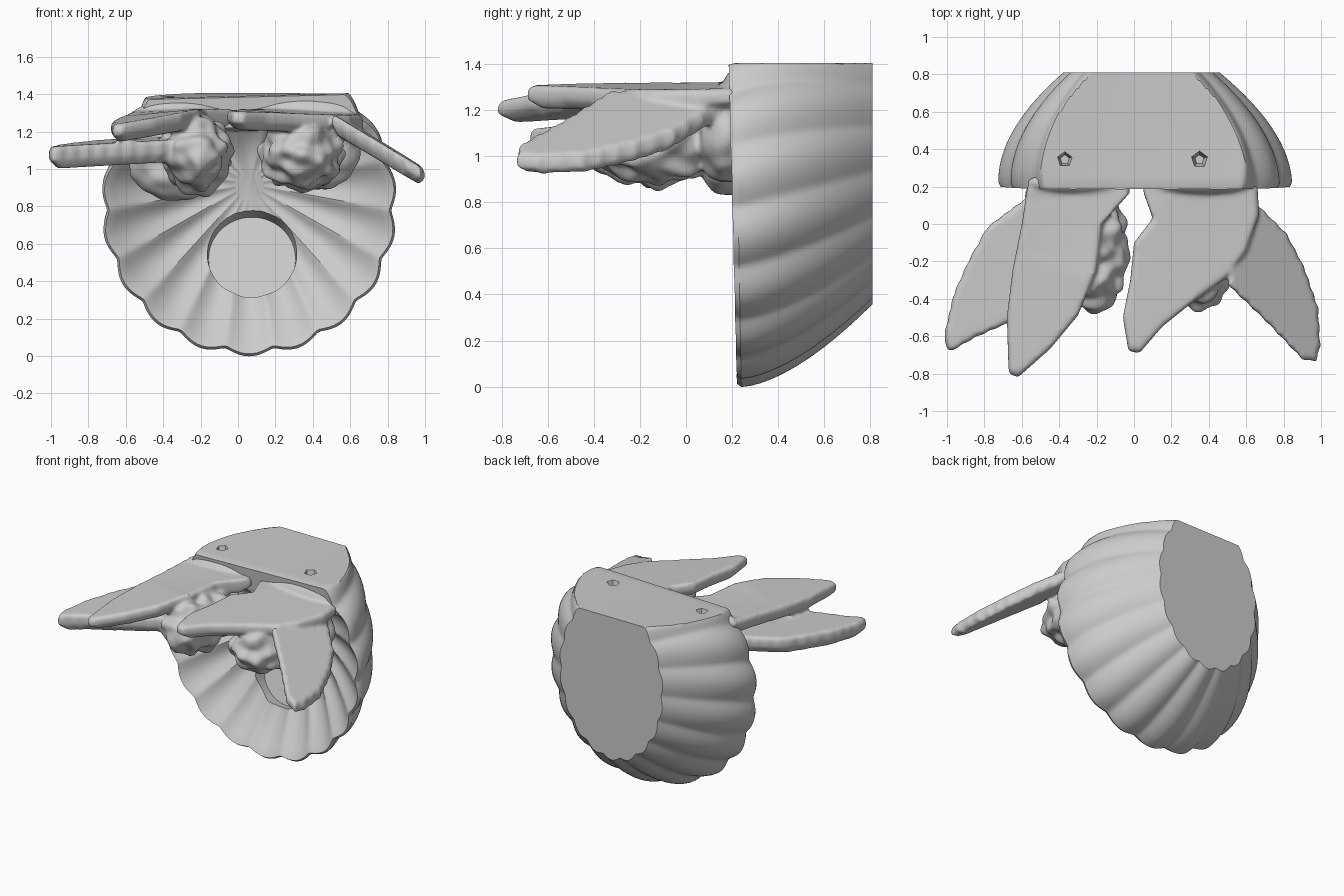
import bpy, bmesh
from math import sin, cos, pi, sqrt
from mathutils import Vector, Matrix, noise

if "Cube" in bpy.data.objects:
    bpy.data.objects.remove(bpy.data.objects["Cube"])

LOBES, SEG = 18, 252


def new_object(name, bm):
    bmesh.ops.recalc_face_normals(bm, faces=bm.faces)
    me = bpy.data.meshes.new(name)
    bm.to_mesh(me)
    bm.free()
    ob = bpy.data.objects.new(name, me)
    bpy.context.collection.objects.link(ob)
    return ob


# ---------- fluted shell bowl, flat on top and cut flat at the back ----------
def lobe(a):
    return sqrt(sin(a * LOBES / 2 + 0.25 * cos(a)) ** 2 + 0.015)


def outline(a, t):
    """Cross-section point at angle a; t runs from front rim (0) to back cut (1)."""
    rx = 0.79 - 0.37 * t ** 1.9
    zc = 0.8 + 0.15 * t
    rz = zc - 0.36 * t ** 1.6
    f = 0.957 + 0.045 * lobe(a)
    x = 0.06 - 0.02 * t + rx * f * cos(a)
    z = zc + rz * f * sin(a)
    top = 1.39 + 0.015 * t + 0.025 * x * (1 - t)
    return x, min(z, top)


def shell_rings():
    angles = [2 * pi * i / SEG for i in range(SEG)]
    rings = []
    for j in range(15):                                   # outside, back to front
        t = 1 - j / 14
        ring = []
        for a in angles:
            x, z = outline(a, t)
            front = 0.24 - 0.025 * z / 1.4
            ring.append((x, front + (0.81 - front) * t, z))
        rings.append(ring)
    for k in (0.985, 0.95, 0.92, 0.86, 0.78, 0.7, 0.6, 0.5, 0.4, 0.3, 0.2, 0.1):
        ring = []
        for a in angles:                                  # rim and inside
            x, z = outline(a, 0)
            front = 0.235 - 0.035 * z / 1.4
            cz = 0.8 + 0.12 * (1 - k)
            d = 0 if k > 0.94 else 0.32 * (0.95 ** 2 - k * k)
            d += 0.1 * k * (1 - k) * lobe(a) * min(1, 2 * k)
            if k > 0.98:
                front -= 0.015
            z = cz + (z - 0.8) * k
            if k < 0.97:                                  # thick top slab
                z = min(z, 1.2 + 0.02 * k)
            ring.append((0.06 + (x - 0.06) * k, front + d, z))
        rings.append(ring)
    return rings


bm = bmesh.new()
loops = [[bm.verts.new(p) for p in ring] for ring in shell_rings()]
for r0, r1 in zip(loops, loops[1:]):
    for i in range(SEG):
        n = (i + 1) % SEG
        bm.faces.new((r0[i], r0[n], r1[n], r1[i]))
bm.faces.new(loops[0])
bm.faces.new(loops[-1])
shell = new_object("shell_bowl", bm)


def cut(target, name, matrix, r1, r2, depth, sides):
    b = bmesh.new()
    bmesh.ops.create_cone(b, cap_ends=True, segments=sides, radius1=r1,
                          radius2=r2, depth=depth, matrix=matrix)
    cutter = new_object(name, b)
    cutter.hide_render = True
    cutter.hide_viewport = True
    mod = target.modifiers.new(name, 'BOOLEAN')
    mod.operation = 'DIFFERENCE'
    mod.solver = 'EXACT'
    mod.object = cutter


# shallow round recess that follows the slope of the bowl
tilt = Matrix.Rotation(pi / 2 - 0.3, 4, 'X')
cut(shell, "recess_cutter",
    Matrix.Translation((0.075, 0.535, 0.52)) @ tilt @ Matrix.Translation((0, 0, 0.1)),
    0.232, 0.25, 0.2, 64)
# two small mounting holes in the top
for side, hx in (("left", -0.37), ("right", 0.35)):
    cut(shell, side + "_hole_cutter", Matrix.Translation((hx, 0.345, 1.4)),
        0.025, 0.065, 0.14, 5)


# ---------- birds: lumpy body, base against the shell, two spread wings ----------
def add_blob(bm, centre, radii, rough):
    res = bmesh.ops.create_icosphere(bm, subdivisions=5, radius=1)
    for v in res["verts"]:
        n = v.co.copy()
        p = Vector(c + r * q for c, r, q in zip(centre, radii, n))
        v.co = p + n * rough * noise.noise(p * 12)


def add_wing(bm, pts, tip, slope, thick, scallop):
    """Blade with a feathered edge and a narrower underside, on a sloping plane."""
    edge = []
    for i, p in enumerate(pts):
        a, b = Vector(p), Vector(pts[(i + 1) % len(pts)])
        d = b - a
        normal = Vector((-d.y, d.x)).normalized()
        steps = max(2, int(d.length / 0.02))
        bumps = max(1, round(d.length / 0.09))
        for s in range(steps):
            u = s / steps
            edge.append(a + d * u + normal * scallop * abs(sin(pi * bumps * u)))
    mid = sum(edge, Vector((0, 0))) / len(edge)
    layers = []
    for dz, grow in ((0, 0.96), (-0.2, 1), (-0.6, 1), (-1, 0.88)):
        ring = []
        for e in edge:
            q = mid + (e - mid) * grow
            z = tip[2] + slope[0] * (q.x - tip[0]) + slope[1] * (q.y - tip[1])
            ring.append(bm.verts.new((q.x, q.y, min(z, 1.32) + dz * thick)))
        layers.append(ring)
    caps = [bm.faces.new(layers[0]), bm.faces.new(layers[-1])]
    n = len(edge)
    for r0, r1 in zip(layers, layers[1:]):
        for i in range(n):
            bm.faces.new((r0[i], r0[(i + 1) % n], r1[(i + 1) % n], r1[i]))
    bmesh.ops.triangulate(bm, faces=caps)


def bird(name, body, base, fillet, inner, outer):
    bm = bmesh.new()
    add_blob(bm, *body, 0.05)
    add_blob(bm, *base, 0.02)
    add_blob(bm, *fillet, 0)
    add_wing(bm, *inner)
    add_wing(bm, *outer)
    ob = new_object(name, bm)
    rm = ob.modifiers.new("merge", 'REMESH')
    rm.mode = 'VOXEL'
    rm.voxel_size = 0.012
    rm.use_smooth_shade = True
    sm = ob.modifiers.new("soften", 'SMOOTH')
    sm.factor = 0.5
    sm.iterations = 7


bird("left_bird",
     ((-0.22, -0.14, 1.08), (0.18, 0.33, 0.2)),
     ((-0.33, 0.17, 1.04), (0.25, 0.13, 0.21)),
     ((-0.32, 0.22, 1.29), (0.25, 0.06, 0.075)),
     ([(-0.45, 0.27), (-0.57, 0.2), (-0.6, 0), (-0.65, -0.25), (-0.68, -0.5),
       (-0.67, -0.8), (-0.62, -0.82), (-0.45, -0.67), (-0.3, -0.49), (-0.2, -0.25),
       (-0.17, 0), (-0.02, 0.17), (-0.05, 0.27)],
      (-0.65, -0.8, 1.24), (0.12, 0.06), 0.1, 0.0),
     ([(-0.55, 0.15), (-0.66, 0.07), (-0.78, -0.02), (-0.88, -0.2), (-0.96, -0.38),
       (-1.01, -0.6), (-0.99, -0.68), (-0.85, -0.6), (-0.62, -0.5), (-0.3, -0.35),
       (-0.3, 0.1)], (-0.98, -0.65, 1.12), (0.04, 0.04), 0.12, -0.008))

bird("right_bird",
     ((0.34, -0.13, 1.08), (0.22, 0.32, 0.19)),
     ((0.4, 0.17, 1.09), (0.26, 0.13, 0.21)),
     ((0.36, 0.22, 1.3), (0.27, 0.06, 0.075)),
     ([(0.6, 0.27), (0.66, 0.2), (0.67, 0.05), (0.6, -0.15), (0.49, -0.29),
       (0.3, -0.43), (0.15, -0.55), (0.03, -0.69), (-0.03, -0.68), (-0.06, -0.5),
       (-0.02, -0.3), (0, -0.1), (0.1, 0.03), (0.05, 0.17), (0.05, 0.27)],
      (-0.04, -0.66, 1.31), (-0.06, 0.03), 0.1, 0.0),
     ([(0.62, 0.15), (0.7, 0.07), (0.82, -0.05), (0.91, -0.22), (0.99, -0.45),
       (1.0, -0.65), (0.98, -0.74), (0.9, -0.73), (0.7, -0.52), (0.5, -0.33),
       (0.53, 0.1)], (0.98, -0.73, 1.01), (-0.58, 0.02), 0.1, -0.008))

# smooth shading with crisp shell edges
bpy.ops.object.select_all(action='DESELECT')
shell.select_set(True)
bpy.context.view_layer.objects.active = shell
bpy.ops.object.shade_smooth_by_angle(angle=0.5)
